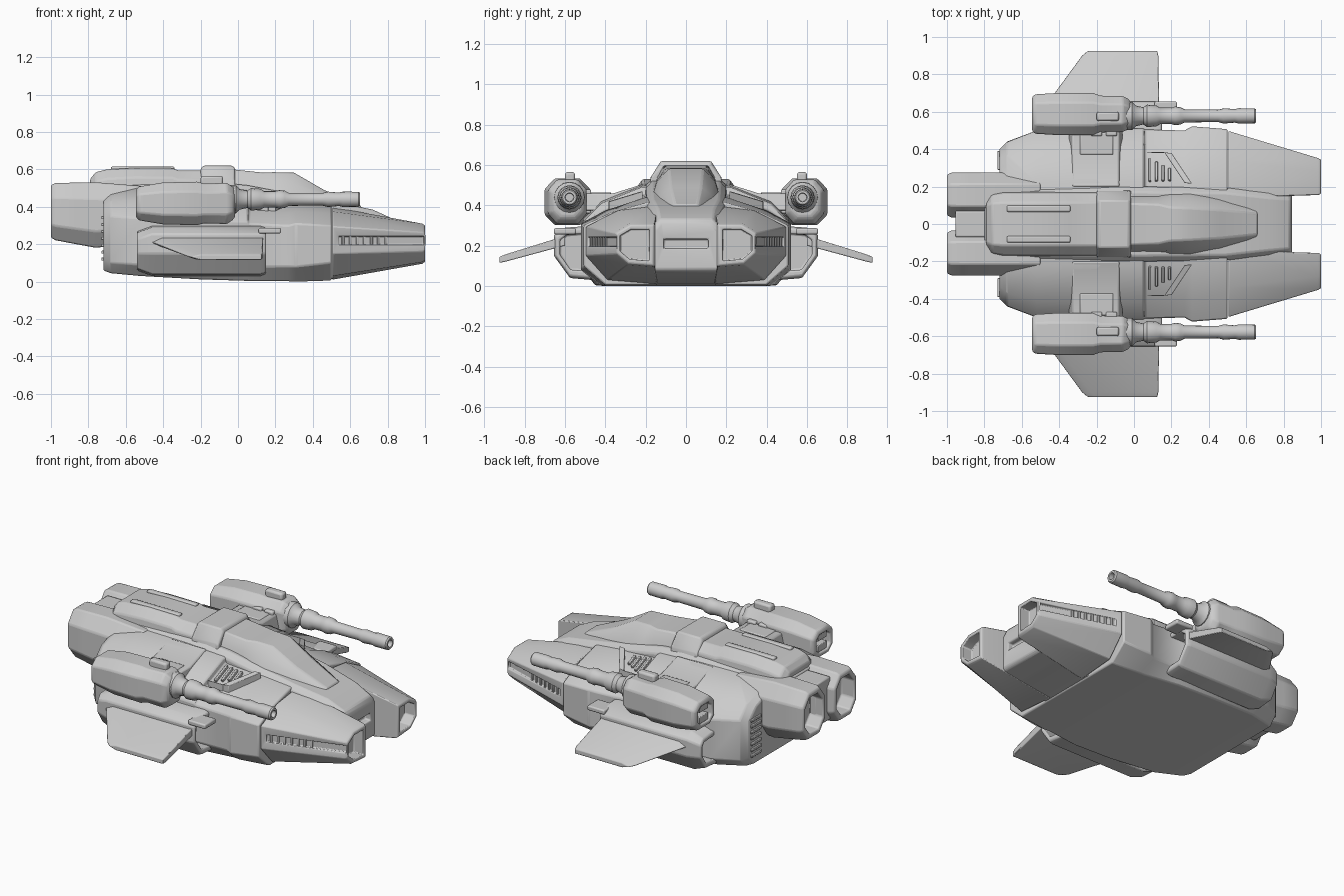
import bpy, bmesh, math
from mathutils import Matrix, Vector

if "Cube" in bpy.data.objects:
    bpy.data.objects.remove(bpy.data.objects["Cube"])


def finish(name, bm, mirror=False, bevel=0.008, cutter=None):
    bmesh.ops.recalc_face_normals(bm, faces=bm.faces)
    me = bpy.data.meshes.new(name)
    bm.to_mesh(me)
    bm.free()
    ob = bpy.data.objects.new(name, me)
    bpy.context.collection.objects.link(ob)
    bpy.ops.object.select_all(action='DESELECT')
    ob.select_set(True)
    bpy.context.view_layer.objects.active = ob
    bpy.ops.object.shade_smooth_by_angle(angle=math.radians(32))
    if cutter:
        b = ob.modifiers.new("cut", 'BOOLEAN')
        b.object, b.solver = cutter, 'EXACT'
    if mirror:
        m = ob.modifiers.new("mirror", 'MIRROR')
        m.use_axis = (False, True, False)
    if bevel:
        v = ob.modifiers.new("bevel", 'BEVEL')
        v.width, v.segments, v.angle_limit = bevel, 2, math.radians(32)
    return ob


def loft(name, rings, **kw):
    """Skin closed rings of 3D points and cap both ends."""
    bm = bmesh.new()
    vs = [[bm.verts.new(p) for p in r] for r in rings]
    n = len(vs[0])
    for a, b in zip(vs, vs[1:]):
        for i in range(n):
            j = (i + 1) % n
            bm.faces.new((a[i], a[j], b[j], b[i]))
    bm.faces.new(vs[0])
    bm.faces.new(vs[-1])
    return finish(name, bm, **kw)


def box(name, c, s, rz=0, rx=0, **kw):
    bm = bmesh.new()
    M = (Matrix.Translation(c) @ Matrix.Rotation(rz, 4, 'Z')
         @ Matrix.Rotation(rx, 4, 'X') @ Matrix.Diagonal((*s, 1)))
    bmesh.ops.create_cube(bm, size=1, matrix=M)
    return finish(name, bm, **kw)


def ring(x, pts):
    return [(x, y, z) for y, z in pts]


def sym(x, pts):
    return ring(x, pts + [(-y, z) for y, z in reversed(pts)])


def octo(x, cy, cz, hy, hz, k=0.5):
    q = [(1, -k), (1, k), (k, 1), (-k, 1), (-1, k), (-1, -k), (-k, -1), (k, -1)]
    return ring(x, [(cy + hy * a, cz + hz * b) for a, b in q])


def recess(r, scale, dx):
    """Two extra rings that sink an opening into the end of a loft."""
    c = sum((Vector(p) for p in r), Vector()) / len(r)
    inner = [c + (Vector(p) - c) * scale for p in r]
    return [inner, [p + Vector((dx, 0, 0)) for p in inner]]


def helper(ob):
    ob.hide_render = True
    ob.display_type = 'WIRE'
    ob.hide_set(True)
    return ob


# main hull: x, top z, top y, shoulder y, z, width, side top, side bottom, belly y, z
hull = [(-.72, .46, .20, .33, .41, .40, .34, .12, .35, .06),
        (-.68, .48, .21, .37, .43, .44, .35, .10, .38, .045),
        (-.52, .505, .22, .41, .435, .50, .34, .09, .43, .03),
        (-.2, .505, .22, .42, .43, .51, .33, .08, .45, .012),
        (.05, .49, .22, .42, .41, .51, .32, .08, .45, .004),
        (.06, .455, .22, .41, .375, .505, .31, .08, .45, .003),
        (.27, .44, .2, .40, .365, .50, .30, .08, .42, .002),
        (.31, .44, .2, .40, .375, .522, .31, .08, .42, 0),
        (.50, .415, .19, .37, .365, .507, .30, .10, .40, .006)]
loft("hull", [sym(x, [(a, zt), (b, zs), (w, h), (w, l), (c, zb)])
              for x, zt, a, b, zs, w, h, l, c, zb in hull])

# long centre deck running into the nose, with a slot in its front
slot = helper(box("nose_slot_cutter", (.84, 0, .21), (.07, .22, .045), bevel=0))
deck = [(-.8, .52, .19, .25), (-.1, .53, .2, .1), (.05, .515, .2, .06), (.49, .432, .195, .012),
        (.72, .385, .17, .05), (.83, .335, .16, .07), (.845, .31, .155, .085)]
loft("centre_deck", [sym(x, [(w - .03, z), (w, z - .03), (w, b)]) for x, z, w, b in deck],
     cutter=slot)

# dorsal hump, collar and canopy
hump = [(-.79, .10, .13, .55), (-.76, .11, .155, .585), (-.7, .115, .165, .60),
        (-.55, .115, .165, .608), (-.35, .115, .165, .606), (-.32, .115, .165, .595),
        (-.17, .115, .165, .595)]
loft("dorsal_hump", [sym(x, [(a, z), (b, z - .05), (b + .01, .48)]) for x, a, b, z in hump])
box("dorsal_rail", (-.51, .082, .602), (.34, .035, .026), mirror=True)
loft("dorsal_collar", [sym(x, [(a, z), (.175, .54), (.185, .46)]) for x, a, z in
                       [(-.2, .115, .605), (-.185, .125, .62), (-.03, .125, .62), (-.015, .115, .605)]])
canopy = [(-.03, .11, .60, .165, .45), (.13, .105, .583, .165, .44), (.19, .09, .585, .18, .44),
          (.3, .085, .582, .18, .43), (.46, .075, .49, .15, .41), (.66, .055, .405, .085, .37)]
loft("canopy", [sym(x, [(a, z), (a * .4 + b * .6, z * .6 + l * .4), (b, l - .02)])
                for x, a, z, b, l in canopy])

# forked nose prongs with hollow fronts and a vent groove down the side
groove = helper(box("prong_groove_cutter", (.77, .424, .22), (.48, .045, .045), rz=-.315, bevel=0))
back = ring(.505, [(.14, .40), (.34, .375), (.497, .295), (.497, .15), (.39, .03), (.14, .01)])
tip = ring(.985, [(.155, .31), (.28, .31), (.352, .265), (.352, .16), (.29, .105), (.155, .095)])
end = ring(1.0, [(.162, .30), (.275, .30), (.343, .26), (.343, .165), (.285, .115), (.162, .105)])
loft("nose_prong", [back, tip, end] + recess(end, .8, -.07), mirror=True, cutter=groove)
for i in range(7):
    x = .56 + i * .038
    box("prong_vent", (x, .466 - (x - .56) * .325, .22), (.014, .02, .05),
        rz=-.315, mirror=True, bevel=.003)

# side sponsons with intake front and small nozzle behind
def spon(x, s=0.0):
    return ring(x, [(.46, .30 - s), (.60, .29 - s), (.655 - s, .255 - s), (.655 - s, .15),
                    (.575, .04 + s), (.46, .03 + s)])
r0, r1 = spon(-.54, .03), spon(.15, .01)
loft("sponson", recess(r0, .7, .08)[::-1] + [r0, spon(-.46), spon(.12), r1]
     + recess(r1, .75, -.10), mirror=True)
box("sponson_brow", (.17, .60, .272), (.12, .11, .03), mirror=True)

# swept side fins
def fin(y, x0, x1, z, t):
    return [(x0, y, z), (x0 + .05, y, z + t), (x1, y, z + t), (x1, y, z - t), (x0 + .05, y, z - t)]
loft("side_fin", [fin(.6, -.5, .135, .225, .024), fin(.9, -.28, .13, .138, .018),
                  fin(.925, -.25, .125, .13, .014)], mirror=True, bevel=.004)

# gun pods
GY, GZ = .588, .418
pod = [octo(x, GY, GZ, a, b, .55) for x, a, b in
       [(-.545, .09, .075), (-.53, .105, .09), (-.40, .113, .112), (-.22, .113, .116),
        (-.18, .098, .106), (-.06, .095, .11), (-.03, .08, .09), (-.015, .06, .07)]]
loft("gun_pod", recess(pod[0], .75, .06)[::-1] + pod, mirror=True)
for z in (.385, .455):
    box("pod_exhaust", (-.51, GY, z), (.05, .09, .045), mirror=True, bevel=.004)
box("pod_sight", (-.14, .575, .535), (.12, .05, .06), mirror=True, bevel=.012)
for x in (-.12, -.2):
    box("pod_side_plate", (x, .50, .42), (.06, .06, .12), mirror=True)

# gun barrels, turned profile
barrel = [(-.06, .078), (-.01, .075), (.01, .055), (.05, .046), (.07, .06), (.12, .056),
          (.14, .044), (.2, .044), (.22, .05), (.25, .046), (.27, .035), (.45, .033), (.48, .041),
          (.54, .036), (.56, .041), (.645, .04), (.653, .034), (.653, .022), (.61, .02)]
loft("gun_barrel", [ring(x, [(.578 + r * math.cos(t * math.tau / 16), .44 + r * math.sin(t * math.tau / 16))
                             for t in range(16)]) for x, r in barrel], mirror=True, bevel=0)

# struts joining the guns to the hull
loft("gun_strut", [[(-.33, y, z + .035), (-.08, y, z + .035), (-.06, y, z - .05), (-.35, y, z - .05)]
                   for y, z in [(.2, .475), (.36, .425), (.52, .425)]], mirror=True)
box("strut_block", (-.2, .43, .425), (.18, .12, .08), mirror=True)

# rear engines
eng = [octo(x, .155, c, a, h, .5) for x, a, h, c in
       [(-1.0, .108, .14, .375), (-.975, .12, .153, .374), (-.88, .121, .163, .366),
        (-.76, .121, .175, .356), (-.5, .12, .15, .36)]]
loft("engine", recess(eng[0], .8, .09)[::-1] + eng, mirror=True)
box("engine_bridge", (-.82, 0, .375), (.27, .14, .27))

# rear vents and top vents
for i in range(7):
    box("rear_vent", (-.718, .34, .12 + i * .037), (.025, .10, .016), mirror=True, bevel=.003)
for i in range(4):
    box("top_vent", (.085 + i * .035, .28 - i * .008, .413), (.014, .13 - i * .02, .06),
        rx=-.4, mirror=True, bevel=.003)
loft("top_brace", [[(x, y, z), (x + .04, y - .005, z), (x + .04, y - .005, z - .06), (x, y, z - .06)]
                   for x, y, z in [(.06, .385, .42), (.16, .385, .42), (.27, .22, .47)]],
     mirror=True, bevel=.004)
